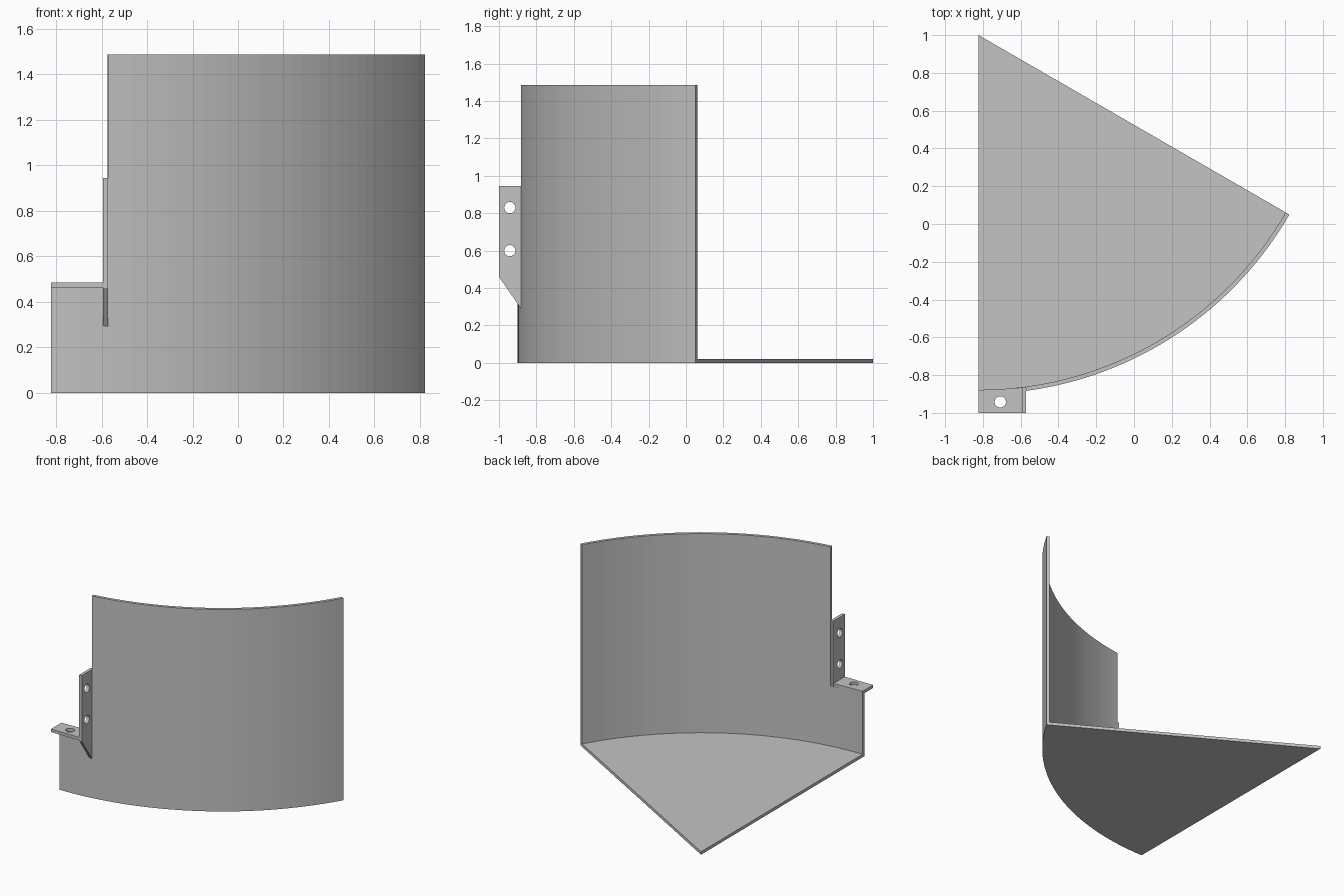
import bpy
import bmesh
from math import sin, cos, radians, asin, degrees, tau
from mathutils import Vector

if "Cube" in bpy.data.objects:
    bpy.data.objects.remove(bpy.data.objects["Cube"], do_unlink=True)

# One plain grey sheet metal
metal = bpy.data.materials.new("grey metal")
metal.use_nodes = True
GREY = (0.55, 0.55, 0.55, 1)
metal.diffuse_color = GREY
metal.node_tree.nodes["Principled BSDF"].inputs["Base Color"].default_value = GREY

APEX = Vector((-0.823, 1.0))
OUTER, INNER = 1.9, 1.878
SHEET = 0.022
SPAN = 60
STEP_X = -0.571                                  # where the tall wall begins
STEP = degrees(asin((STEP_X - APEX.x) / OUTER))
TAB_Z = 0.485


def arc(radius, start, end, count):
    """Points around the apex; angle 0 faces the front, growing towards +x."""
    angles = [radians(start + (end - start) * i / count) for i in range(count + 1)]
    return [(APEX.x + radius * sin(a), APEX.y - radius * cos(a)) for a in angles]


def circle(u, v, radius=0.03, count=24):
    return [(u + radius * cos(tau * i / count), v + radius * sin(tau * i / count))
            for i in range(count)]


def plate(name, outline, low, high, holes=(), axis="z"):
    """Extrude an outline with optional holes between two planes along an axis."""
    def place(u, v):
        return (u, v, low) if axis == "z" else (low, u, v)

    bm = bmesh.new()
    edges = []
    for loop in (outline, *holes):
        verts = [bm.verts.new(place(u, v)) for u, v in loop]
        edges += [bm.edges.new((verts[i - 1], verts[i])) for i in range(len(verts))]
    if holes:
        bmesh.ops.triangle_fill(bm, edges=edges, use_beauty=True)
    else:
        bm.faces.new(verts)
    shift = Vector((0, 0, high - low)) if axis == "z" else Vector((high - low, 0, 0))
    grown = bmesh.ops.extrude_face_region(bm, geom=bm.faces[:], use_keep_orig=True)
    moved = [g for g in grown["geom"] if isinstance(g, bmesh.types.BMVert)]
    bmesh.ops.translate(bm, verts=moved, vec=shift)
    bmesh.ops.recalc_face_normals(bm, faces=bm.faces[:])
    mesh = bpy.data.meshes.new(name)
    bm.to_mesh(mesh)
    bm.free()
    mesh.materials.append(metal)
    obj = bpy.data.objects.new(name, mesh)
    bpy.context.scene.collection.objects.link(obj)
    return obj


def curved_wall(name, start, end, count, top):
    outline = arc(OUTER, start, end, count) + arc(INNER, start, end, count)[::-1]
    return plate(name, outline, 0, top)


# Pie-shaped floor
rim = arc(INNER, 0, STEP, 4) + arc(INNER, STEP, SPAN, 32)[1:]
plate("floor", [tuple(APEX)] + rim, 0, SHEET)

# Curved wall, with a low section beside the tall one
curved_wall("low_wall", 0, STEP, 4, TAB_Z - SHEET)
curved_wall("tall_wall", STEP, SPAN, 32, 1.487)

# Horizontal mounting tab, resting on the low wall
plate("horizontal_tab",
      arc(INNER, 0, STEP, 4)[:-1] + [(STEP_X - SHEET, -0.866),
                                     (STEP_X - SHEET, -1), (APEX.x, -1)],
      TAB_Z - SHEET, TAB_Z, [circle(-0.708, -0.942)])

# Vertical mounting tab, along the edge of the tall wall
plate("vertical_tab",
      [(-1, 0.46), (-0.882, 0.29), (-0.882, TAB_Z - SHEET),
       (-0.864, TAB_Z - SHEET), (-0.864, 0.945), (-1, 0.945)],
      STEP_X - SHEET, STEP_X, [circle(-0.942, z) for z in (0.6, 0.83)], axis="x")
